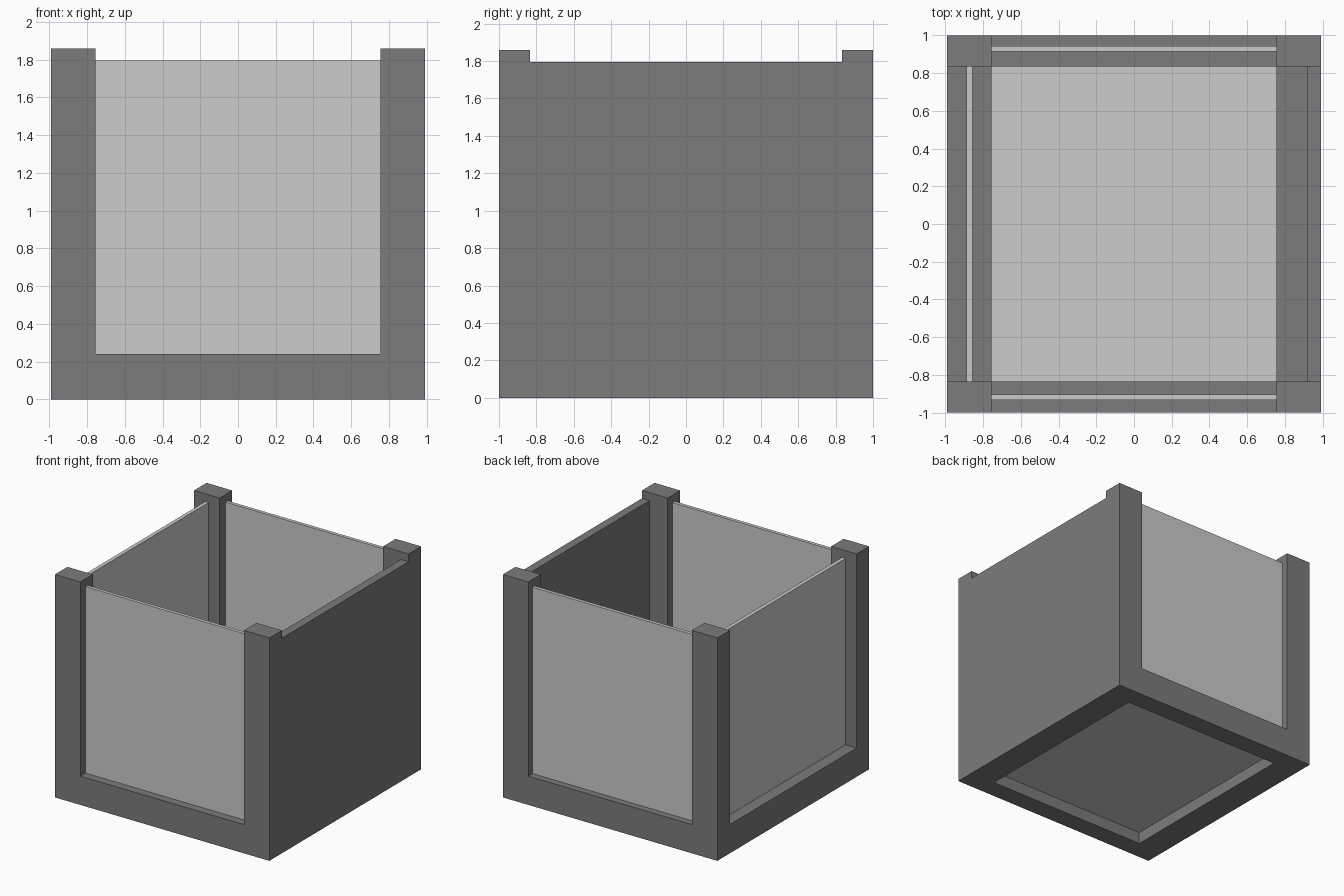
import bpy
import bmesh

if "Cube" in bpy.data.objects:
    bpy.data.objects.remove(bpy.data.objects["Cube"])

Z_RAIL, Z_PANEL, Z_POST = 0.24, 1.795, 1.86
XI, XO, YI, YO = 0.755, 0.99, 0.835, 1.0

dark = bpy.data.materials.new("dark_frame")
dark.diffuse_color = (0.2, 0.2, 0.2, 1)
dark.use_nodes = True
dark.node_tree.nodes["Principled BSDF"].inputs["Base Color"].default_value = dark.diffuse_color


def add_object(name, bm, material=None):
    bmesh.ops.remove_doubles(bm, verts=bm.verts, dist=1e-5)
    bmesh.ops.recalc_face_normals(bm, faces=bm.faces)
    mesh = bpy.data.meshes.new(name)
    bm.to_mesh(mesh)
    bm.free()
    obj = bpy.data.objects.new(name, mesh)
    bpy.context.collection.objects.link(obj)
    if material:
        mesh.materials.append(material)
    return obj


def blocks(name, grid, solid, material=None):
    """Join the solid cells of an uneven grid into one shell without inner faces."""
    bm = bmesh.new()
    sizes = [len(g) - 1 for g in grid]
    cells = {(i, j, k) for i in range(sizes[0]) for j in range(sizes[1])
             for k in range(sizes[2]) if solid(i, j, k)}
    for cell in cells:
        for axis in range(3):
            u, v = (axis + 1) % 3, (axis + 2) % 3
            for side in (0, 1):
                neighbour = list(cell)
                neighbour[axis] += 2 * side - 1
                if tuple(neighbour) in cells:
                    continue
                verts = []
                for du, dv in ((0, 0), (1, 0), (1, 1), (0, 1)):
                    co = [0, 0, 0]
                    co[axis] = grid[axis][cell[axis] + side]
                    co[u] = grid[u][cell[u] + du]
                    co[v] = grid[v][cell[v] + dv]
                    verts.append(bm.verts.new(co))
                bm.faces.new(verts)
    return add_object(name, bm, material)


def box(name, x, y, z):
    return blocks(name, (x, y, z), lambda i, j, k: True)


# Frame: base rails, four corner posts and the solid right wall in one shell
def frame_solid(i, j, k):
    in_post = i != 1 and j != 1
    in_rail = k == 0 and (i != 1 or j != 1)
    in_wall = i == 3 and k <= 1
    return in_post or in_rail or in_wall


blocks("frame", ((-XO, -XI, XI, 0.92, XO), (-YO, -YI, YI, YO),
                 (0, Z_RAIL, Z_PANEL, Z_POST)), frame_solid, dark)

# Thin panes standing on the rails between the posts
pane_z = (Z_RAIL, Z_PANEL)
box("front_pane", (-XI, XI), (-0.932, -0.903), pane_z)
box("back_pane", (-XI, XI), (0.915, 0.944), pane_z)
box("left_pane", (-0.888, -0.856), (-YI, YI), pane_z)

# Floor set up inside the base rails
box("floor_panel", (-XI, XI), (-YI, YI), (0.10, 0.135))
